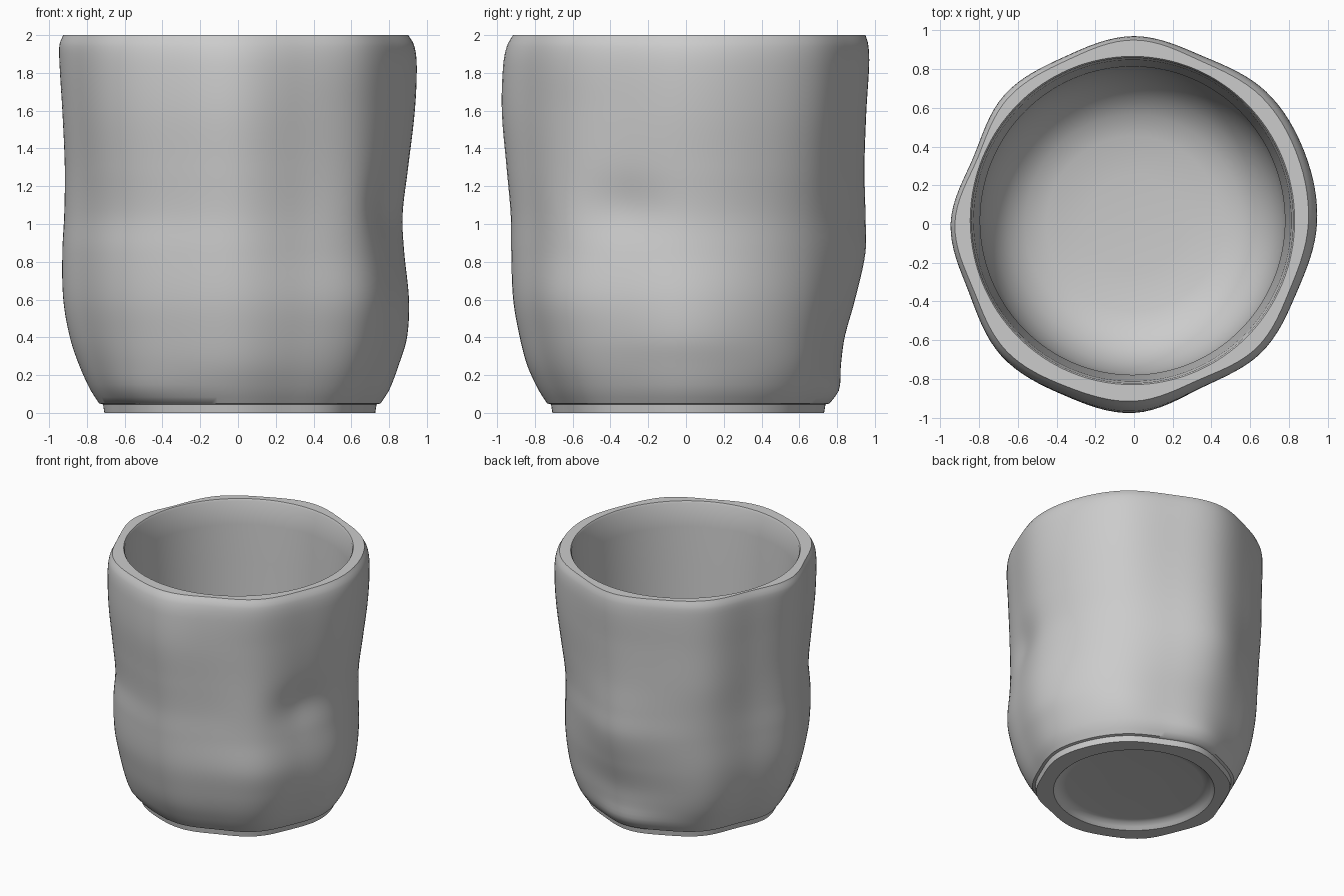
import bpy, bmesh, math
from math import sin, cos, pi, exp

if "Cube" in bpy.data.objects:
    bpy.data.objects.remove(bpy.data.objects["Cube"])

SEG = 128
# Outer radius by height, one column per 45 degrees (first is +x, then counter-clockwise)
LEVELS = [0.05, 0.12, 0.25, 0.4, 0.6, 0.85, 1.05, 1.3, 1.6, 1.85, 1.95, 2.0]
SIDES = [
    [.755, .80, .85, .895, .905, .88, .87, .90, .935, .945, .93, .90],
    [.745, .79, .835, .86, .88, .885, .89, .92, .955, .966, .955, .93],
    [.76, .81, .82, .84, .895, .95, .95, .945, .955, .97, .965, .95],
    [.735, .77, .825, .865, .895, .91, .92, .935, .94, .945, .94, .92],
    [.735, .78, .84, .89, .925, .93, .92, .917, .93, .945, .945, .925],
    [.74, .80, .845, .88, .914, .92, .907, .93, .96, .966, .955, .93],
    [.735, .78, .84, .88, .915, .925, .928, .95, .975, .967, .945, .915],
    [.745, .79, .85, .895, .93, .915, .91, .915, .925, .935, .925, .90],
]
# How far the surface flattens between those directions
FLATS = [1.0, .968, .977, .95, .966, .985, .96, .97]


def hermite(a, b, ma, mb, t):
    t2, t3 = t * t, t * t * t
    return (2*t3 - 3*t2 + 1)*a + (t3 - 2*t2 + t)*ma + (3*t2 - 2*t3)*b + (t3 - t2)*mb


def curve(xs, ys, x):
    """Smooth curve through uneven points."""
    n = len(xs)
    i = max(k for k in range(n - 1) if xs[k] <= x + 1e-9)

    def slope(k):
        a, b = max(k - 1, 0), min(k + 1, n - 1)
        return (ys[b] - ys[a]) / (xs[b] - xs[a])
    h = xs[i + 1] - xs[i]
    return hermite(ys[i], ys[i + 1], slope(i) * h, slope(i + 1) * h, (x - xs[i]) / h)


def around(vals, ang):
    """Smooth closed curve through evenly spaced directions."""
    n = len(vals)
    u = ang / (2 * pi) * n
    i = int(u)
    p = [vals[(i + k) % n] for k in (-1, 0, 1, 2)]
    return hermite(p[1], p[2], (p[2] - p[0]) / 2, (p[3] - p[1]) / 2, u - i)


def outer_ring(z, scale=1.0):
    main = [curve(LEVELS, s, z) for s in SIDES]
    vals = []
    for i in range(8):
        mid = (main[i] + main[(i + 1) % 8]) / 2 * FLATS[i]
        if i == 7:  # thumb dent on the front right
            mid -= 0.03 * exp(-((z - 1.08) / 0.17) ** 2)
        vals += [main[i], mid]
    return [around(vals, 2 * pi * k / SEG) * scale for k in range(SEG)]


bm = bmesh.new()
rings = []


def add_ring(radii, z, cx=0, cy=0, sy=1.0):
    ring = []
    for k in range(SEG):
        a = 2 * pi * k / SEG
        ring.append(bm.verts.new((cx + radii[k] * cos(a), cy + radii[k] * sin(a) * sy, z)))
    rings.append(ring)


# Underside recess and foot
foot = outer_ring(0.05, 0.972)
for r, z in [(.10, .05), (.50, .05), (.545, .045), (.57, .02), (.59, 0)]:
    add_ring([r] * SEG, z)
add_ring([f * 0.99 for f in foot], 0)
add_ring(foot, 0.045)

# Outer wall
zs = [0.05 + 1.85 * i / 56 for i in range(57)] + [1.92, 1.94, 1.96, 1.98, 2.0]
for z in zs:
    add_ring(outer_ring(z), z)

# Opening, inner wall and bowl floor
INNER = [(.838, 2.0), (.83, 1.985), (.82, 1.8), (.808, 1.5), (.797, 1.2), (.787, .95),
         (.789, .8), (.787, .65), (.765, .5), (.72, .37), (.65, .27), (.56, .205),
         (.45, .17), (.25, .155), (.08, .15)]
for r, z in INNER:
    f = min(1, z / 1.0)
    add_ring([r] * SEG, z, -0.008 * f, 0.018 * f, 1 + 0.012 * f)

# Skin the rings and close both ends
for lo, hi in zip(rings, rings[1:]):
    for k in range(SEG):
        j = (k + 1) % SEG
        bm.faces.new((lo[k], lo[j], hi[j], hi[k]))
bm.faces.new(rings[0][::-1])
bm.faces.new(rings[-1])
bmesh.ops.recalc_face_normals(bm, faces=bm.faces)

mesh = bpy.data.meshes.new("cup")
bm.to_mesh(mesh)
bm.free()
cup = bpy.data.objects.new("cup", mesh)
bpy.context.collection.objects.link(cup)
bpy.context.view_layer.objects.active = cup
cup.select_set(True)
bpy.ops.object.shade_smooth_by_angle(angle=math.radians(40))
